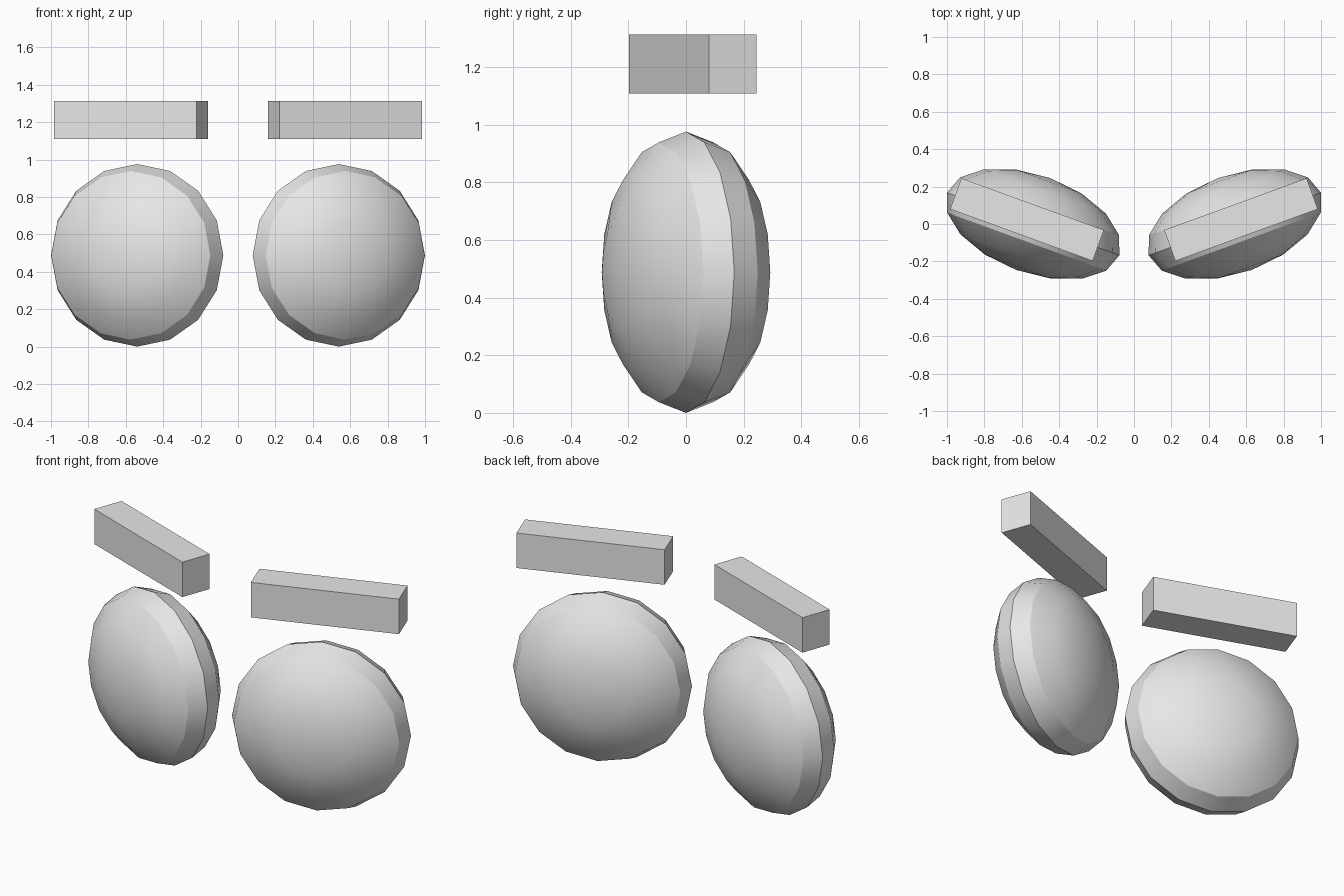
import bpy, math
from mathutils import Matrix

cube = bpy.data.objects.get("Cube")
if cube:
    bpy.data.objects.remove(cube, do_unlink=True)

grey = bpy.data.materials.new("plain grey")
grey.use_nodes = True
colour = (0.8, 0.8, 0.8, 1)
grey.diffuse_color = colour
grey.node_tree.nodes["Principled BSDF"].inputs["Base Color"].default_value = colour

TURN = math.radians(20)


def finish(name, size, location, turn):
    """Bake the size into the mesh, then place and turn the part."""
    obj = bpy.context.object
    obj.name = obj.data.name = name
    obj.data.transform(Matrix.Diagonal((*size, 1)))
    obj.location = location
    obj.rotation_euler = (0, 0, turn)
    obj.data.materials.append(grey)
    return obj


for side, sign in (("left", 1), ("right", -1)):
    # Eye: flattened low-poly ball with its poles pointing front and back
    bpy.ops.mesh.primitive_uv_sphere_add(segments=16, ring_count=8, radius=1)
    bpy.context.object.data.transform(Matrix.Rotation(math.pi / 2, 4, "X"))
    finish(side + "_eye", (0.49, 0.262, 0.488),
           (sign * 0.539, 0, 0.488), sign * TURN)
    bpy.ops.object.shade_smooth_by_angle(angle=math.radians(30))

    # Eyebrow: plain bar floating above the eye
    bpy.ops.mesh.primitive_cube_add(size=1)
    finish(side + "_eyebrow", (0.811, 0.176, 0.204),
           (sign * 0.572, 0.0235, 1.211), sign * TURN)
